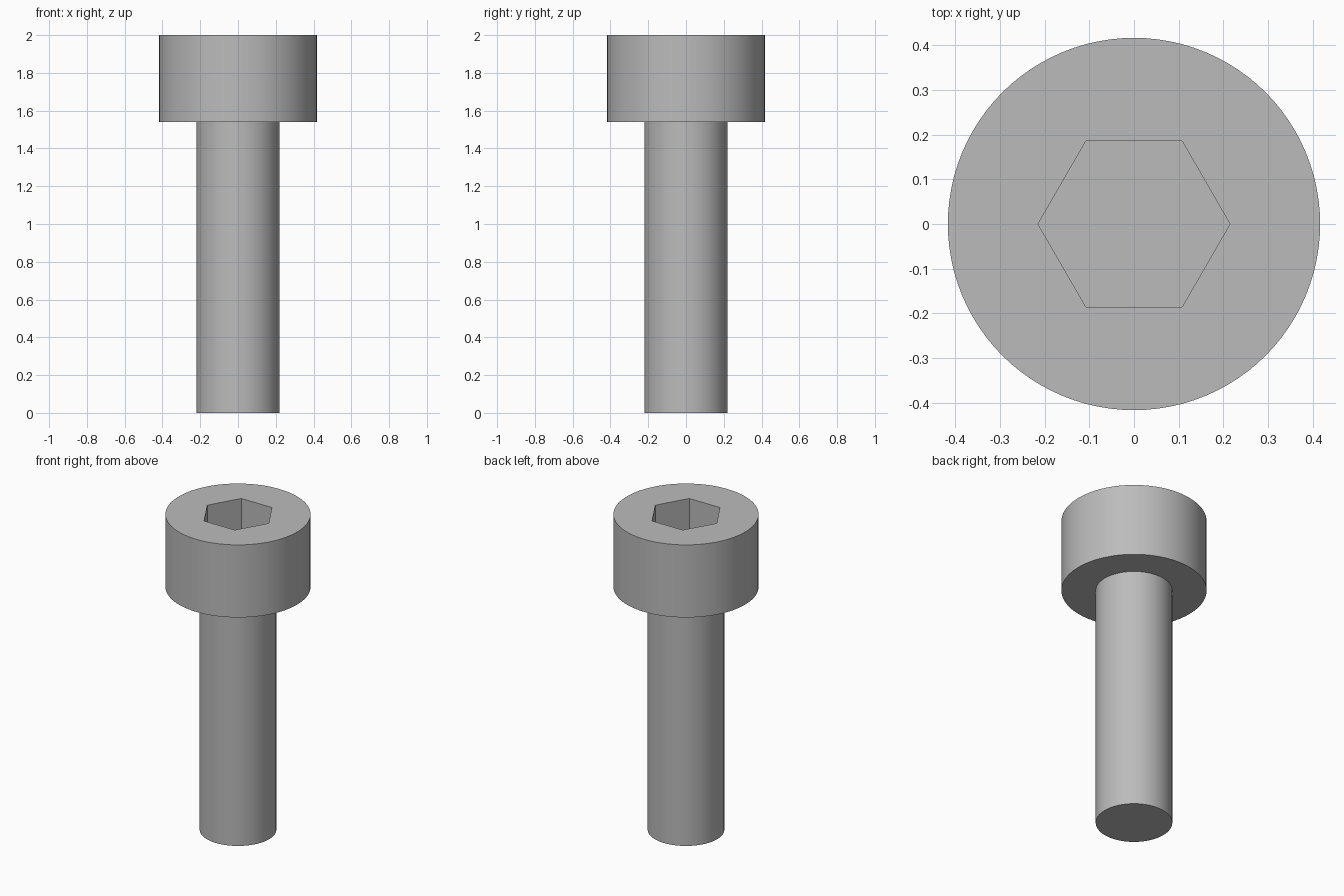
import bpy
import bmesh
import math

SIDES = 96
HEAD_R, SHAFT_R, HEX_R = 0.417, 0.22, 0.215
HEAD_Z, TOP_Z, SOCKET_DEPTH = 1.54, 2.0, 0.23

cube = bpy.data.objects.get("Cube")
if cube:
    bpy.data.objects.remove(cube, do_unlink=True)

steel = bpy.data.materials.new("grey_steel")
steel.use_nodes = True
colour = (0.5, 0.5, 0.5, 1.0)
steel.diffuse_color = colour
steel.node_tree.nodes["Principled BSDF"].inputs["Base Color"].default_value = colour


def ring(bm, radius, z, sides):
    """Closed loop of edges at one height."""
    verts = [bm.verts.new((radius * math.cos(a), radius * math.sin(a), z))
             for a in (math.tau * i / sides for i in range(sides))]
    return [bm.edges.new((verts[i - 1], verts[i])) for i in range(sides)]


def build(name, rings):
    """Bridge successive rings and cap the two ends."""
    bm = bmesh.new()
    loops = [ring(bm, *r) for r in rings]
    for lower, upper in zip(loops, loops[1:]):
        bmesh.ops.bridge_loops(bm, edges=lower + upper)
    for loop in (loops[0], loops[-1]):
        bmesh.ops.contextual_create(bm, geom=loop)
    bmesh.ops.recalc_face_normals(bm, faces=bm.faces)
    mesh = bpy.data.meshes.new(name)
    bm.to_mesh(mesh)
    bm.free()
    mesh.materials.append(steel)
    obj = bpy.data.objects.new(name, mesh)
    bpy.context.collection.objects.link(obj)
    bpy.ops.object.select_all(action="DESELECT")
    obj.select_set(True)
    bpy.context.view_layer.objects.active = obj
    bpy.ops.object.shade_smooth_by_angle(angle=math.radians(30))


# Bolt body: shaft, shoulder, cylindrical head, then down into the hex socket
build("socket_head_bolt", [
    (SHAFT_R, 0.0, SIDES),
    (SHAFT_R, HEAD_Z, SIDES),
    (HEAD_R, HEAD_Z, SIDES),
    (HEAD_R, TOP_Z, SIDES),
    (HEX_R, TOP_Z, 6),
    (HEX_R, TOP_Z - SOCKET_DEPTH, 6),
])
